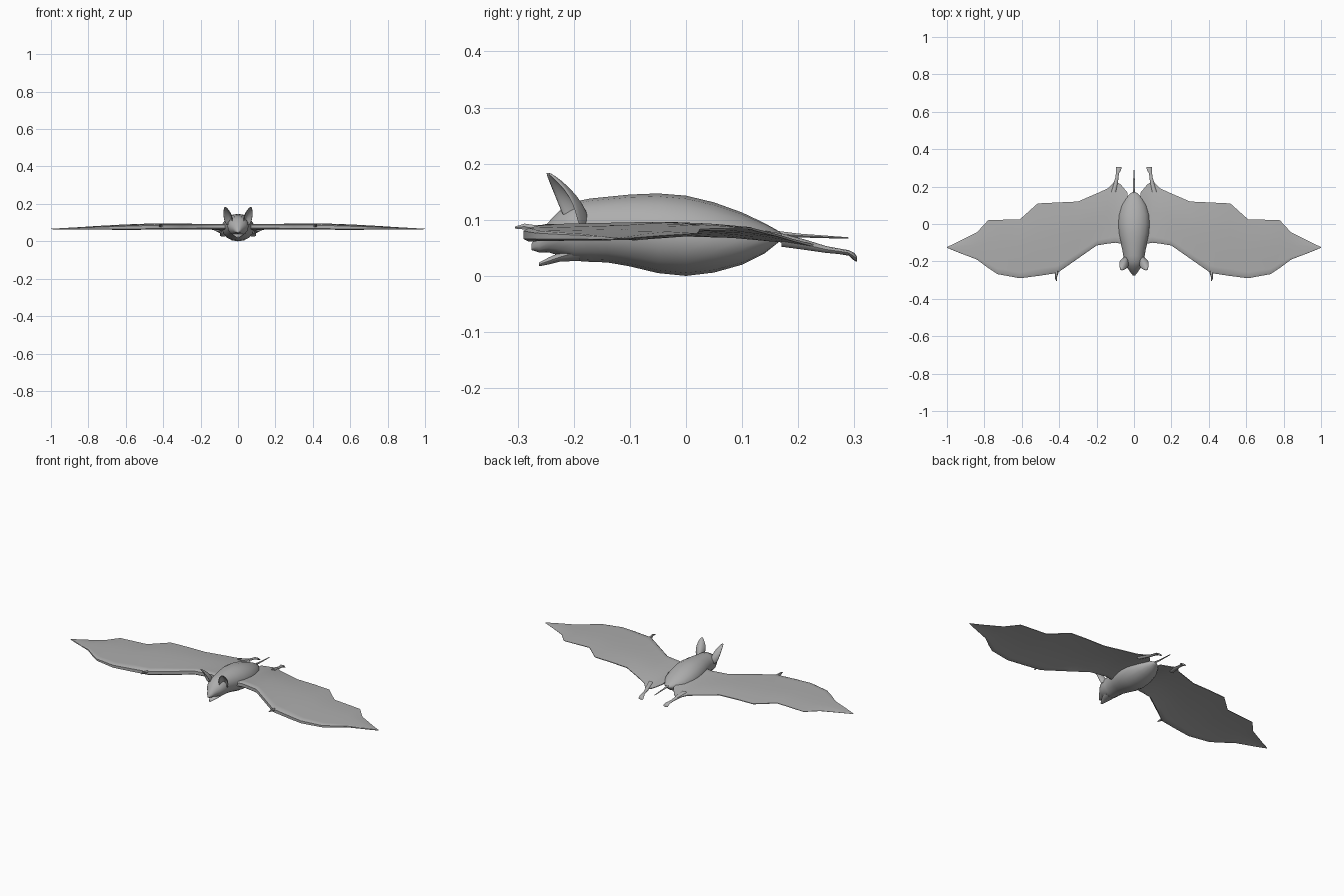
import bpy, bmesh, math
from mathutils import Vector

grey = bpy.data.materials.new("bat grey")
grey.diffuse_color = (0.42, 0.42, 0.42, 1)


def make(name, rings, closed=True, mirror=False, solid=0, subdiv=0, angle=50):
    """Loft a list of point rings (or open rows) into one object."""
    bm = bmesh.new()
    rows = [[bm.verts.new(p) for p in r] for r in rings]
    n = len(rows[0])
    for a, b in zip(rows, rows[1:]):
        for i in range(n if closed else n - 1):
            j = (i + 1) % n
            bm.faces.new((a[i], a[j], b[j], b[i]))
    if closed:
        bm.faces.new(rows[0])
        bm.faces.new(rows[-1])
    bmesh.ops.recalc_face_normals(bm, faces=bm.faces)
    me = bpy.data.meshes.new(name)
    bm.to_mesh(me)
    bm.free()
    me.materials.append(grey)
    ob = bpy.data.objects.new(name, me)
    bpy.context.collection.objects.link(ob)
    if solid:
        m = ob.modifiers.new("thickness", 'SOLIDIFY')
        m.thickness, m.offset = solid, 0
    if subdiv:
        ob.modifiers.new("smooth", 'SUBSURF').levels = subdiv
        ob.modifiers["smooth"].render_levels = subdiv
    if mirror:
        ob.modifiers.new("mirror", 'MIRROR').use_clip = False
    bpy.ops.object.select_all(action='DESELECT')
    bpy.context.view_layer.objects.active = ob
    ob.select_set(True)
    bpy.ops.object.shade_smooth_by_angle(angle=math.radians(angle))
    return ob


def oval(x, y, rx, zlo, zhi, n=16):
    """Oval ring standing across the y axis."""
    c, r = (zlo + zhi) / 2, (zhi - zlo) / 2
    return [(x + rx * math.cos(2 * math.pi * i / n), y,
             c + r * math.sin(2 * math.pi * i / n)) for i in range(n)]


# Body and head: y, half width, bottom, top
body = [(-0.275, 0.006, 0.046, 0.058), (-0.262, 0.017, 0.042, 0.076),
        (-0.245, 0.028, 0.042, 0.096), (-0.225, 0.044, 0.036, 0.117),
        (-0.20, 0.056, 0.027, 0.132), (-0.17, 0.057, 0.025, 0.138),
        (-0.14, 0.062, 0.024, 0.141), (-0.10, 0.072, 0.017, 0.145),
        (-0.05, 0.083, 0.005, 0.147), (0.0, 0.087, 0.0, 0.143),
        (0.05, 0.083, 0.006, 0.131), (0.10, 0.068, 0.02, 0.113),
        (0.14, 0.044, 0.04, 0.094), (0.165, 0.018, 0.06, 0.08),
        (0.172, 0.005, 0.066, 0.074)]
make("body", [oval(0, y, w, lo, hi) for y, w, lo, hi in body])

# Open lower jaw
jaw = [(-0.19, 0.034, 0.026, 0.06), (-0.225, 0.026, 0.025, 0.042),
       (-0.245, 0.015, 0.02, 0.033), (-0.262, 0.005, 0.017, 0.024)]
make("lower_jaw", [oval(0, y, w, lo, hi, 10) for y, w, lo, hi in jaw])

# Wing stations: x, leading y, trailing y, centre z at lead, z at trail, thickness
wing = [(0.035, -0.12, 0.168, 0.079, 0.074, 1.0),
        (0.07, -0.105, 0.21, 0.079, 0.058, 1.0),
        (0.10, -0.10, 0.232, 0.079, 0.053, 1.0),
        (0.14, -0.105, 0.19, 0.079, 0.064, 1.0),
        (0.20, -0.115, 0.163, 0.079, 0.072, 1.0),
        (0.30, -0.185, 0.12, 0.078, 0.083, 1.0),
        (0.41, -0.262, 0.115, 0.077, 0.085, 1.0),
        (0.515, -0.278, 0.11, 0.075, 0.084, 0.9),
        (0.61, -0.29, 0.025, 0.073, 0.082, 0.8),
        (0.73, -0.268, 0.022, 0.071, 0.077, 0.6),
        (0.78, -0.235, 0.02, 0.070, 0.075, 0.5),
        (0.84, -0.19, -0.045, 0.069, 0.071, 0.4),
        (0.95, -0.148, -0.10, 0.067, 0.067, 0.2),
        (1.0, -0.127, -0.123, 0.066, 0.066, 0.1)]
# Chord profile: fraction from leading edge, half thickness, upward camber
chord = [(0, 0.009, 0), (0.03, 0.015, 0), (0.10, 0.013, 0.002),
         (0.3, 0.008, 0.007), (0.55, 0.006, 0.009), (0.8, 0.004, 0.006),
         (1, 0.002, 0)]


def wing_ring(x, yl, yt, zl, zt, s):
    def pt(c, h, k, sign):
        return (x, yl + (yt - yl) * c, zl + (zt - zl) * c + s * (k + sign * h))
    return ([pt(*p, 1) for p in chord] + [pt(*p, -1) for p in reversed(chord)])


make("wing", [wing_ring(*w) for w in wing], mirror=True, angle=45)

# Thumb claw on the wrist of each wing
claw = [(0.413, -0.245, 0.013, 0.070, 0.092), (0.415, -0.272, 0.008, 0.077, 0.092),
        (0.418, -0.288, 0.005, 0.082, 0.094), (0.414, -0.305, 0.002, 0.084, 0.088)]
make("thumb_claw", [oval(*c, n=6) for c in claw], mirror=True)

# Legs and spread feet: x, y, half width, bottom, top
leg = [(0.11, 0.17, 0.014, 0.052, 0.076), (0.098, 0.215, 0.012, 0.046, 0.064),
       (0.091, 0.25, 0.008, 0.041, 0.053), (0.088, 0.272, 0.009, 0.039, 0.049),
       (0.083, 0.29, 0.014, 0.036, 0.046), (0.081, 0.30, 0.015, 0.027, 0.041),
       (0.081, 0.305, 0.014, 0.025, 0.034)]
make("leg", [oval(*c, n=8) for c in leg], mirror=True)

# Tail
tail = [(0, 0.14, 0.006, 0.070, 0.084), (0, 0.20, 0.005, 0.068, 0.076),
        (0, 0.29, 0.003, 0.066, 0.069)]
make("tail", [oval(*c, n=6) for c in tail])

# Cupped ears: centre of opening, half width, cup depth
ear = [((0.048, -0.20, 0.085), 0.018, 0.032), ((0.053, -0.21, 0.115), 0.026, 0.035),
       ((0.057, -0.221, 0.143), 0.026, 0.026), ((0.064, -0.236, 0.168), 0.016, 0.014),
       ((0.070, -0.248, 0.184), 0.003, 0.002)]
across, back = Vector((0.87, 0.5, 0)), Vector((-0.4, 0.9, 0))
make("ear", [[Vector(c) + across * w * u + back * d * (1 - u * u)
              for u in (-1, -0.7, -0.35, 0, 0.35, 0.7, 1)] for c, w, d in ear],
     closed=False, mirror=True, solid=0.005, subdiv=1, angle=60)
